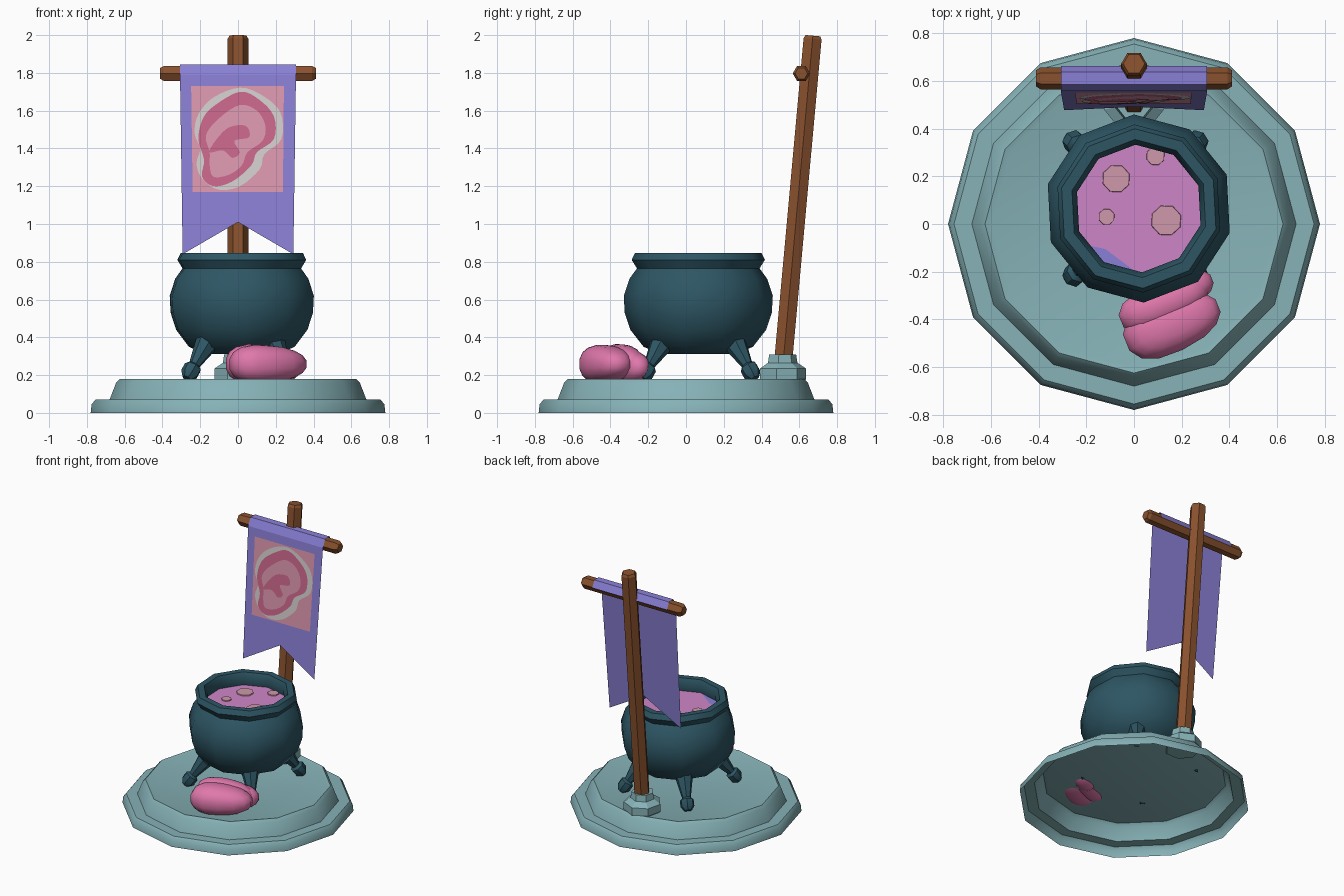
import bpy, bmesh, math
from mathutils import Vector, Matrix

if "Cube" in bpy.data.objects:
    bpy.data.objects.remove(bpy.data.objects["Cube"])


def mat(name, r, g, b):
    m = bpy.data.materials.new(name)
    lin = [((c / 255 + 0.055) / 1.055) ** 2.4 for c in (r, g, b)]
    m.diffuse_color = (*lin, 1)
    m.use_nodes = True
    m.node_tree.nodes["Principled BSDF"].inputs["Base Color"].default_value = m.diffuse_color
    return m


STONE = mat("pale teal stone", 134, 178, 183)
IRON = mat("dark teal iron", 45, 86, 100)
WOOD = mat("brown wood", 138, 82, 46)
CLOTH = mat("violet cloth", 138, 128, 214)
MEAT = mat("pink meat", 224, 120, 172)
BREW = mat("orchid brew", 206, 134, 200)
BUBBLE = mat("dusty bubble", 207, 153, 170)
CREAM = mat("pale outline", 212, 206, 206)
LIGHT = mat("light pink paint", 220, 152, 174)
DARK = mat("dark pink paint", 203, 104, 140)


def make(name, verts, faces, material, angle=None):
    me = bpy.data.meshes.new(name)
    me.from_pydata([tuple(v) for v in verts], [], faces)
    me.materials.append(material)
    if angle:
        me.shade_smooth()
        me.set_sharp_from_angle(angle=math.radians(angle))
    ob = bpy.data.objects.new(name, me)
    bpy.context.collection.objects.link(ob)
    return ob


def frame(a, b, ref):
    """Matrix with origin a, z towards b, x near ref; plus the length."""
    a, b = Vector(a), Vector(b)
    z = (b - a).normalized()
    y = z.cross(Vector(ref)).normalized()
    x = y.cross(z)
    m = Matrix((x, y, z)).transposed().to_4x4()
    m.translation = a
    return m, (b - a).length


def lathe(name, profile, n, material, matrix=None, phase=0, bottom=True, top=True, angle=None):
    """Spin (radius, height) points; radii run outward face first."""
    matrix = matrix or Matrix()
    verts, faces = [], []
    for r, h in profile:
        for i in range(n):
            a = math.radians(phase) + math.tau * i / n
            verts.append(matrix @ Vector((r * math.cos(a), r * math.sin(a), h)))
    for k in range(len(profile) - 1):
        for i in range(n):
            j = (i + 1) % n
            faces.append((k * n + i, k * n + j, k * n + n + j, k * n + n + i))
    if bottom:
        faces.append(tuple(reversed(range(n))))
    if top:
        faces.append(tuple(range(len(verts) - n, len(verts))))
    return make(name, verts, faces, material, angle)


# Stepped plinth, open underneath
lathe("plinth", [(.78, 0), (.775, .045), (.755, .07), (.68, .07), (.645, .16), (.625, .18), (.6, .173)],
      12, STONE, bottom=False, angle=35)

# Cauldron: body, rolled rim and inner wall
CX, CY, PH = .02, .065, 93
centre = Matrix.Translation((CX, CY, 0))
lathe("cauldron", [(.2, .312), (.29, .35), (.36, .44), (.39, .53), (.395, .62), (.365, .71), (.325, .765),
                   (.353, .81), (.335, .847), (.29, .847), (.268, .8), (.285, .74)],
      10, IRON, centre, PH, top=False, angle=40)
lathe("brew", [(.29, .755)], 10, BREW, centre, PH, bottom=False)

# Floating bubbles and the violet sheen on the brew
for i, (x, y, r) in enumerate([(-.075, .19, .06), (.09, .285, .04), (.135, .015, .066), (-.115, .03, .035)]):
    lathe(f"bubble_{i + 1}", [(r, .755), (r * .97, .762)], 8, BUBBLE,
          Matrix.Translation((x, y, 0)), 20, bottom=False)
make("brew_sheen", [(-.19, -.09, .759), (-.124, -.165, .759), (.0, -.195, .759), (-.12, -.105, .759)],
     [(0, 1, 2, 3)], CLOTH)

# Four splayed legs ending in knobs
for sx in (-1, 1):
    for sy in (-1, 1):
        m, L = frame((CX + .14 * sx - .005, CY + .155 * sy, .44), (CX - .015 + .272 * sx, CY + .295 * sy, .19), (sx, 0, .3))
        side = ("left" if sx < 0 else "right", "front" if sy < 0 else "back")
        lathe(f"leg_{side[1]}_{side[0]}",
              [(.075, 0), (.06, .1), (.03, L - .08), (.048, L - .065), (.048, L - .02), (.025, L + .01)],
              7, IRON, m, angle=40)

# Pole socket, leaning pole and crossbar
lathe("pole_socket", [(.115, .165), (.128, .18), (.128, .235), (.082, .265), (.075, .31)], 7, STONE,
      Matrix.Translation((0, .508, 0)), 90)
m, L = frame((0, .508, .2), (0, .672, 2.0), (1, 0, 0))
lathe("pole", [(.055, 0), (.055, L - .02), (.045, L - .003)], 6, WOOD, m)
m, L = frame((-.412, .611, 1.797), (.412, .611, 1.797), (0, 1, 0))
lathe("crossbar", [(.033, 0), (.046, .02), (.046, L - .02), (.033, L)], 6, WOOD, m)


# Banner: single sheet wrapped over the bar, with a swallow-tail end
def cloth_y(z):
    return .558 - (1.79 - z) * .085


verts, faces = [], []
rows = [(.662, 1.795), (.637, 1.845), (.585, 1.845), (.558, 1.79)]
for y, z in rows:
    verts += [(-.307, y, z), (0, y, z), (.307, y, z)]
verts += [(-.293, cloth_y(.84), .84), (0, cloth_y(1.01), 1.01), (.293, cloth_y(.84), .84)]
for k in range(len(rows)):
    for i in (0, 1):
        a = k * 3 + i
        faces.append((a, a + 3, a + 4, a + 1))
make("banner", verts, faces, CLOTH)


# Painted banner picture: stacked thin layers of rounded outlines
def smooth_loop(pts, steps=4):
    out, n = [], len(pts)
    for i in range(n):
        p0, p1, p2, p3 = (Vector(pts[(i + k - 1) % n]) for k in range(4))
        for s in range(steps):
            t = s / steps
            out.append(.5 * (2 * p1 + (p2 - p0) * t + (2 * p0 - 5 * p1 + 4 * p2 - p3) * t * t
                             + (3 * p1 - p0 - 3 * p2 + p3) * t ** 3))
    return out


def paint(name, pts, layer, material, rounded=True):
    loop = smooth_loop(pts) if rounded else [Vector(p) for p in pts]
    area = sum(a.x * b.y - b.x * a.y for a, b in zip(loop, loop[1:] + loop[:1]))
    if area < 0:
        loop.reverse()
    make(name, [(p.x, cloth_y(p.y) - .002 * layer, p.y) for p in loop], [tuple(range(len(loop)))], material)


paint("picture_ground", [(-.248, 1.73), (.243, 1.73), (.238, 1.17), (-.24, 1.17)], 1, LIGHT, False)
paint("picture_outline", [(-.13, 1.67), (.01, 1.722), (.13, 1.68), (.225, 1.59), (.23, 1.45), (.14, 1.37),
                          (.115, 1.29), (.01, 1.2), (-.105, 1.182), (-.19, 1.24), (-.22, 1.32), (-.2, 1.4),
                          (-.23, 1.48), (-.21, 1.58)], 2, CREAM)
paint("picture_rind", [(-.12, 1.63), (.01, 1.7), (.11, 1.66), (.19, 1.57), (.19, 1.45), (.1, 1.38),
                       (.07, 1.31), (-.03, 1.225), (-.13, 1.2), (-.19, 1.25), (-.18, 1.34), (-.21, 1.45),
                       (-.185, 1.56)], 3, DARK)
paint("picture_flesh", [(-.1, 1.56), (.01, 1.63), (.1, 1.6), (.145, 1.52), (.13, 1.44), (.05, 1.38),
                        (.02, 1.31), (-.05, 1.26), (-.13, 1.25), (-.15, 1.31), (-.15, 1.38), (-.17, 1.47)],
      4, LIGHT)
paint("picture_swirl", [(.04, 1.52), (-.05, 1.51), (-.12, 1.44), (-.15, 1.38), (-.08, 1.39), (-.03, 1.35),
                        (.01, 1.38), (-.02, 1.44), (.06, 1.46)], 5, DARK)

# Meat chunk: three squashed lobes, dropping towards the right
for i, (c, s) in enumerate([((.16, -.42, .258), (.215, .118, .1)),
                            ((.125, -.335, .26), (.2, .09, .102)),
                            ((.215, -.275, .24), (.125, .075, .085))]):
    bm = bmesh.new()
    bmesh.ops.create_uvsphere(bm, u_segments=14, v_segments=9, radius=1)
    for v in bm.verts:
        p = Vector([math.copysign(abs(q) ** .85, q) for q in v.co])
        p.z *= 1 - .18 * p.x
        p.y *= 1 - .12 * p.x
        v.co = Vector((p.x * s[0], p.y * s[1], p.z * s[2]))
    bm.transform(Matrix.Translation(c) @ Matrix.Rotation(math.radians(22), 4, 'Z'))
    me = bpy.data.meshes.new("meat_lobe")
    bm.to_mesh(me)
    bm.free()
    me.materials.append(MEAT)
    me.shade_smooth()
    bpy.context.collection.objects.link(bpy.data.objects.new(f"meat_lobe_{i + 1}", me))
